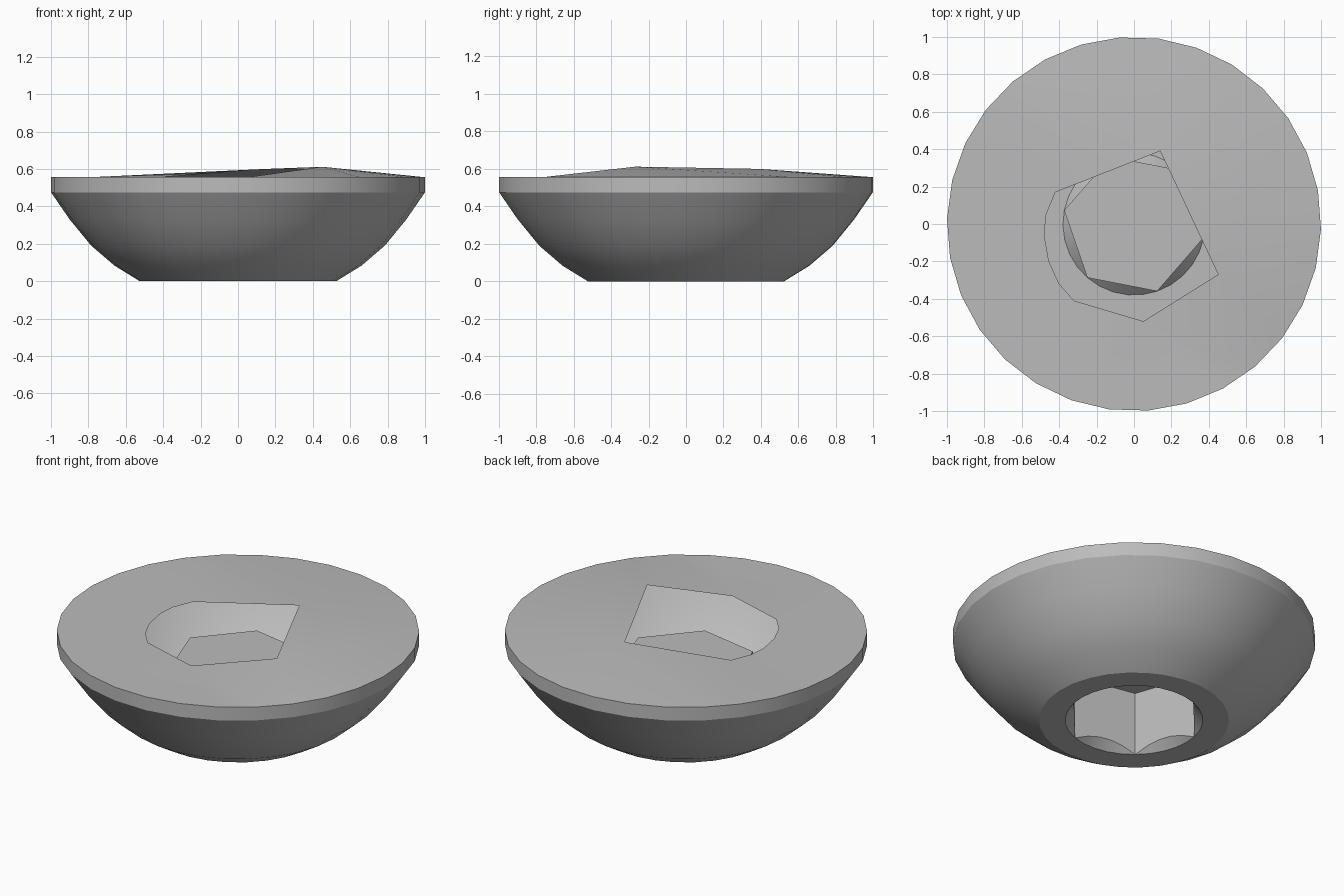
import bpy, bmesh
from math import radians, cos, sin, pi

cube = bpy.data.objects.get("Cube")
if cube:
    bpy.data.objects.remove(cube, do_unlink=True)

SIDES = 30
RIM_PHASE = radians(-13.6)
HEX_PHASE = radians(-11)
RIM_Z = 0.556
HOLE_R = 0.38
SOCKET_Z = 0.388

steel = bpy.data.materials.new("plain grey")
steel.use_nodes = True
grey = (0.5, 0.5, 0.5, 1)
steel.diffuse_color = grey
steel.node_tree.nodes["Principled BSDF"].inputs["Base Color"].default_value = grey


def ring(radius, z, phase=RIM_PHASE, count=SIDES):
    return [(radius * cos(phase + 2 * pi * k / count),
             radius * sin(phase + 2 * pi * k / count), z) for k in range(count)]


def make_part(name, verts, faces):
    mesh = bpy.data.meshes.new(name)
    mesh.from_pydata(verts, [], faces)
    bm = bmesh.new()
    bm.from_mesh(mesh)
    bmesh.ops.remove_doubles(bm, verts=bm.verts, dist=0.0005)
    bm.to_mesh(mesh)
    bm.free()
    mesh.materials.append(steel)
    obj = bpy.data.objects.new(name, mesh)
    bpy.context.collection.objects.link(obj)
    bpy.ops.object.select_all(action='DESELECT')
    obj.select_set(True)
    bpy.context.view_layer.objects.active = obj
    bpy.ops.object.shade_smooth_by_angle(angle=radians(30))
    return obj


# Domed shell: flat annulus around the socket, rounded side, upright rim
profile = [(0.525, 0), (0.66, 0.083), (0.785, 0.19), (0.9, 0.33),
           (1, 0.475), (1, RIM_Z)]
verts = ring(HOLE_R, 0, HEX_PHASE)
for r, z in profile:
    verts += ring(r, z)
faces = []
for i in range(len(profile)):
    for k in range(SIDES):
        n = (k + 1) % SIDES
        a, b = i * SIDES, (i + 1) * SIDES
        faces.append((a + k, a + n, b + n, b + k))
make_part("domed_head", verts, faces)

# Hexagonal socket with a round countersink at its mouth
mouth = ring(HOLE_R, 0, HEX_PHASE)
corners = ring(HOLE_R, SOCKET_Z, HEX_PHASE, 6)
step = SIDES // 6
verts, faces = [], []
for side in range(6):
    base = len(verts)
    arc = [mouth[(side * step + j) % SIDES] for j in range(step + 1)]
    chord = []
    for j, (x, y, z) in enumerate(arc):
        angle = pi / 3 * j / step - pi / 6
        scale = cos(pi / 6) / cos(angle)
        chord.append((x * scale, y * scale, HOLE_R * (1 - scale)))
    verts += arc + chord + [corners[(side + 1) % 6], corners[side]]
    c = base + step + 1
    for j in range(step):
        faces.append((c + j, c + j + 1, base + j + 1, base + j))
    wall = list(range(c, c + step + 3))
    faces.append(wall[::-1])
base = len(verts)
verts += corners
faces.append(list(range(base, base + 6))[::-1])
make_part("hex_socket", verts, faces)

# Broken top: a sheet from the rim to an irregular opening.
# Each opening corner is x, y, z and the last rim angle it reaches.
opening = [(0.45, -0.27, 0.612, 24), (0.14, 0.39, 0.6, 131),
           (-0.42, 0.17, RIM_Z, 162), (-0.47, 0.05, RIM_Z, 180),
           (-0.48, -0.06, RIM_Z, 192), (-0.455, -0.2, RIM_Z, 204),
           (-0.4, -0.32, RIM_Z, 216), (-0.32, -0.41, RIM_Z, 250),
           (0.05, -0.52, RIM_Z, 299)]
start = radians(-49.6)
verts = ring(1, RIM_Z, start) + [p[:3] for p in opening]
faces, owner = [], 0
for k in range(SIDES):
    n = (k + 1) % SIDES
    faces.append((k, n, SIDES + owner))
    angle = -49.6 + 360 / SIDES * (k + 1)
    while owner < len(opening) and angle > opening[owner][3]:
        after = (owner + 1) % len(opening)
        faces.append((n, SIDES + after, SIDES + owner))
        owner += 1
    owner %= len(opening)
make_part("open_top_sheet", verts, faces)
